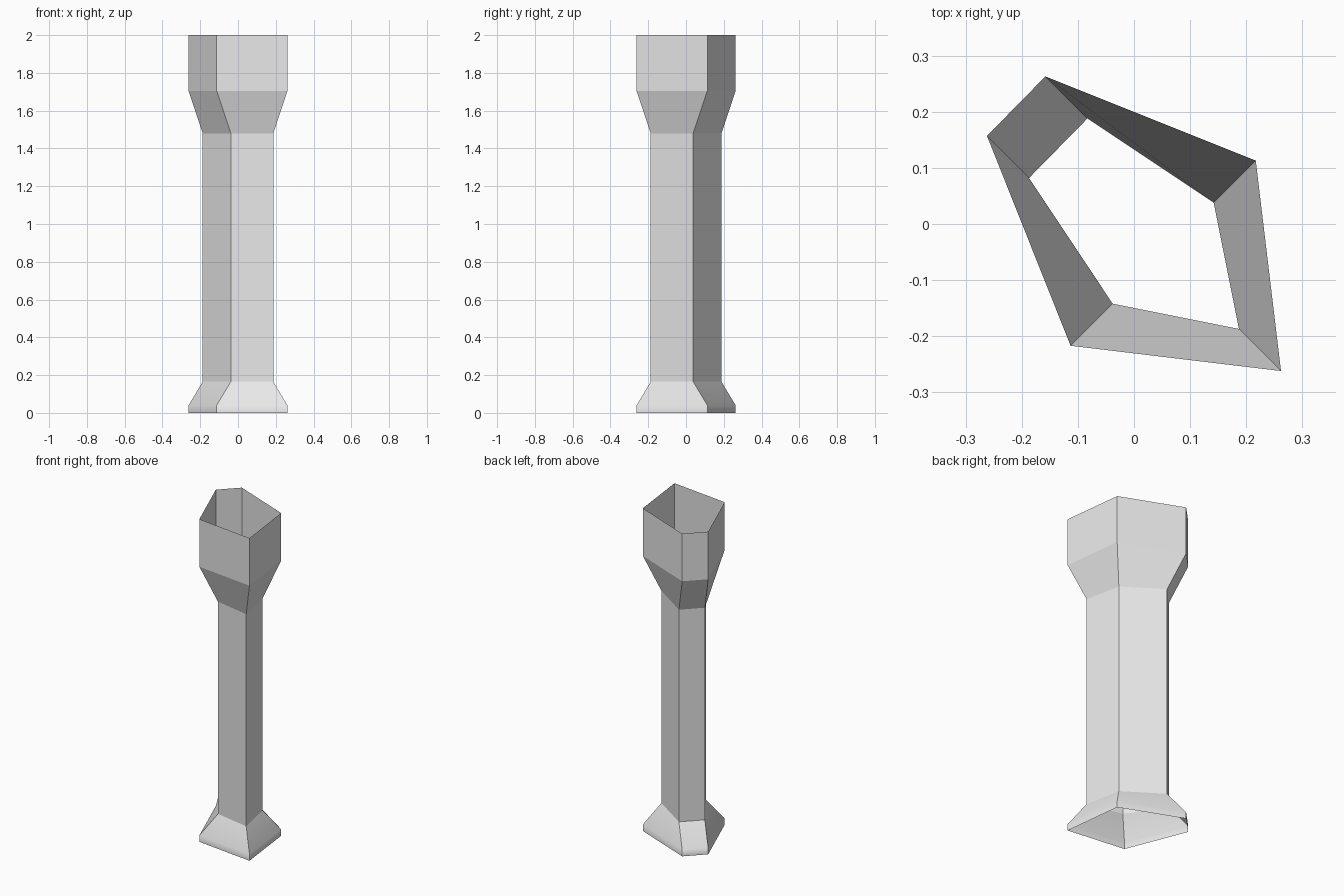
import bpy, bmesh, math

cube = bpy.data.objects.get("Cube")
if cube:
    bpy.data.objects.remove(cube, do_unlink=True)

grey = bpy.data.materials.new("light_grey")
grey.use_nodes = True
grey.diffuse_color = (0.8, 0.8, 0.8, 1)
grey.node_tree.nodes["Principled BSDF"].inputs["Base Color"].default_value = grey.diffuse_color

# Irregular five-sided outline, counter-clockwise from above
OUTLINE = [(-0.113, -0.217), (0.262, -0.262), (0.217, 0.113), (-0.158, 0.263), (-0.262, 0.157)]
INSET = 0.075

# Height and inset of each ring, bottom to top
RINGS = [(0, 0), (0.04, 0), (0.165, INSET), (1.48, INSET), (1.705, 0), (2, 0)]
LIP = 0.04


def ring(bm, z, inset):
    """Outline at one height, every corner drawn in diagonally."""
    return [bm.verts.new((x - math.copysign(inset, x), y - math.copysign(inset, y), z))
            for x, y in OUTLINE]


# Open hollow column: foot, shaft and flared head
bm = bmesh.new()
rings = [ring(bm, z, inset) for z, inset in RINGS]
count = len(OUTLINE)
for level, (low, high) in enumerate(zip(rings, rings[1:])):
    for i in range(count):
        j = (i + 1) % count
        face = bm.faces.new((low[i], low[j], high[j], high[i]))
        face.smooth = level < 2

# Only the rounded lip of the foot blends; all other edges stay crisp
for edge in bm.edges:
    edge.smooth = all(abs(v.co.z - LIP) < 0.001 for v in edge.verts)

mesh = bpy.data.meshes.new("column")
bm.to_mesh(mesh)
bm.free()
mesh.materials.append(grey)
column = bpy.data.objects.new("column", mesh)
bpy.context.collection.objects.link(column)

# Keep the foot slope flat so the lip carries the blend
weighted = column.modifiers.new("weighted_normals", 'WEIGHTED_NORMAL')
weighted.keep_sharp = True
